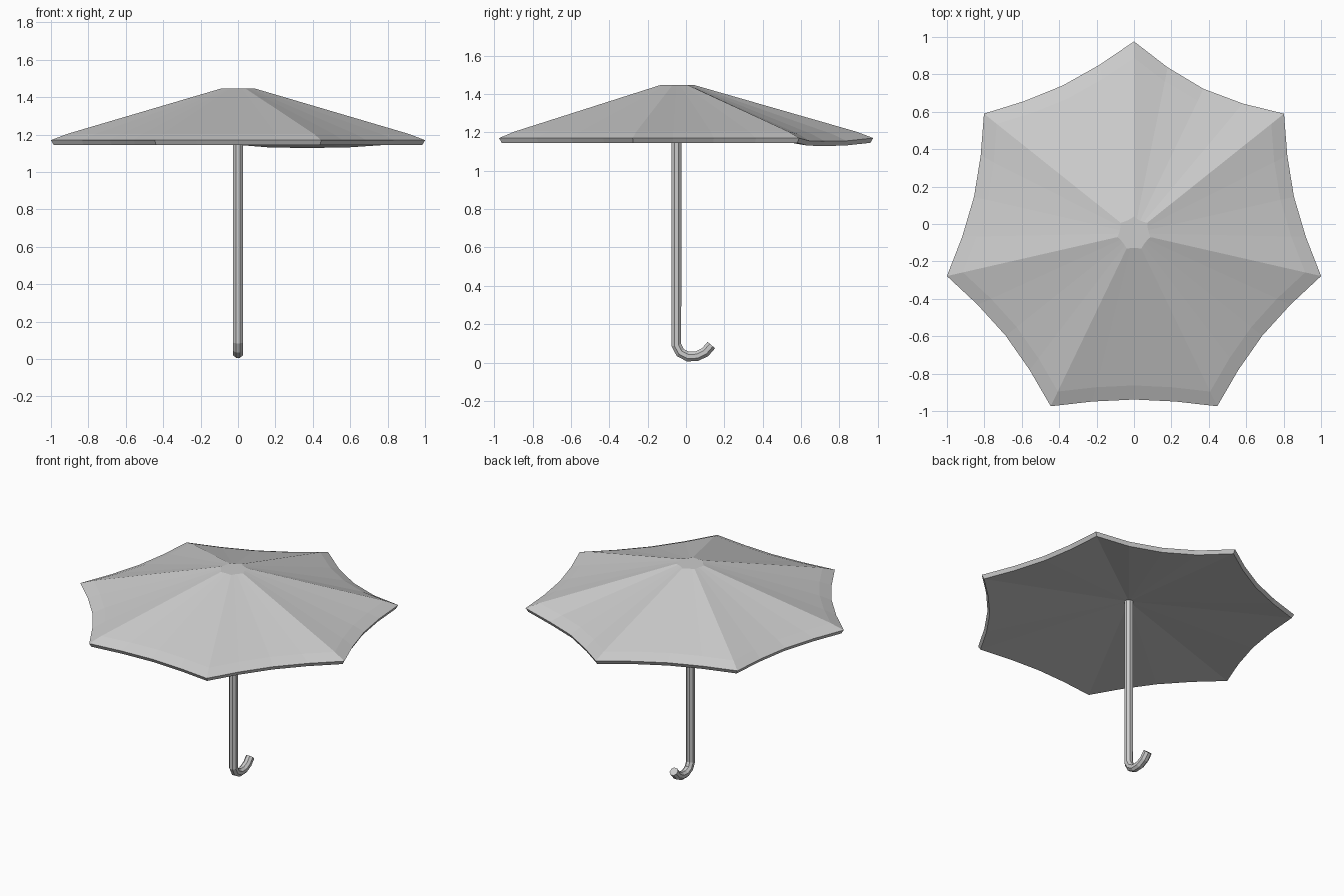
import bpy, bmesh, math
from mathutils import Vector

cube = bpy.data.objects.get("Cube")
if cube:
    bpy.data.objects.remove(cube, do_unlink=True)

CENTRE = Vector((0, -0.05, 0))
RIBS = 7
RADIUS = 1.026


def make_material(name, rgb):
    mat = bpy.data.materials.new(name)
    mat.use_nodes = True
    mat.diffuse_color = (*rgb, 1)
    mat.node_tree.nodes["Principled BSDF"].inputs["Base Color"].default_value = (*rgb, 1)
    return mat


def finish(bm, name, mat):
    bmesh.ops.recalc_face_normals(bm, faces=bm.faces[:])
    mesh = bpy.data.meshes.new(name)
    bm.to_mesh(mesh)
    bm.free()
    mesh.materials.append(mat)
    obj = bpy.data.objects.new(name, mesh)
    bpy.context.collection.objects.link(obj)
    return obj


def bridge(bm, a, b):
    n = len(a)
    for i in range(n):
        j = (i + 1) % n
        bm.faces.new((a[i], a[j], b[j], b[i]))


grey = make_material("light grey", (0.6, 0.6, 0.6))


# Canopy outline: seven rib tips with scalloped cloth edges between them
def rib_tip(i):
    a = math.tau * i / RIBS
    return Vector((math.sin(a), math.cos(a), 0)) * RADIUS


outline, droop = [], []
sags = {0: 0.067, 3: 0.036}      # slack back panel and tight front panel
for i in range(RIBS):
    a, b = rib_tip(i), rib_tip(i + 1)
    inward = -(a + b).normalized()
    for t, amount in ((0, 0), (0.25, 0.7), (0.5, 1), (0.75, 0.7)):
        outline.append(a.lerp(b, t) + inward * sags.get(i, 0.047) * amount)
        droop.append(0.016 * min(1, amount * 1.3) if i == 0 else 0)

# Canopy shell: crown, sloping panels, hem, skirt and hollow underside
bm = bmesh.new()
rings = []
for scale, z, slack in ((0.088, 1.447, 0), (0.915, 1.203, 0.8), (1, 1.17, 1), (0.985, 1.145, 1)):
    rings.append([bm.verts.new(CENTRE + p * scale + Vector((0, 0, z - d * slack)))
                  for p, d in zip(outline, droop)])
for upper, lower in zip(rings, rings[1:]):
    bridge(bm, upper, lower)
bm.faces.new(rings[0])
hub = bm.verts.new(CENTRE + Vector((0, 0, 1.25)))
hem = rings[-1]
for i, v in enumerate(hem):
    bm.faces.new((v, hem[(i + 1) % len(hem)], hub))
finish(bm, "canopy", grey)

# Shaft and hooked handle: one octagonal tube swept along a path in y and z
path = [Vector((0, y, z)) for y, z in (
    (-0.05, 1.27), (-0.05, 0.09), (-0.03, 0.052), (0.01, 0.031),
    (0.057, 0.033), (0.1, 0.054), (0.132, 0.091))]
SIDES = 8
bm = bmesh.new()
tube = []
for i, p in enumerate(path):
    before = (p - path[i - 1]).normalized() if i else None
    after = (path[i + 1] - p).normalized() if i + 1 < len(path) else None
    tangent = ((before or after) + (after or before)).normalized()
    side = Vector((1, 0, 0))
    normal = tangent.cross(side)
    ring = []
    for k in range(SIDES):
        a = math.tau * (k + 0.5) / SIDES
        ring.append(bm.verts.new(p + (side * math.cos(a) + normal * math.sin(a)) * 0.028))
    tube.append(ring)
for a, b in zip(tube, tube[1:]):
    bridge(bm, a, b)
bm.faces.new(tube[0])
bm.faces.new(tube[-1])
finish(bm, "shaft_and_hook_handle", grey)
